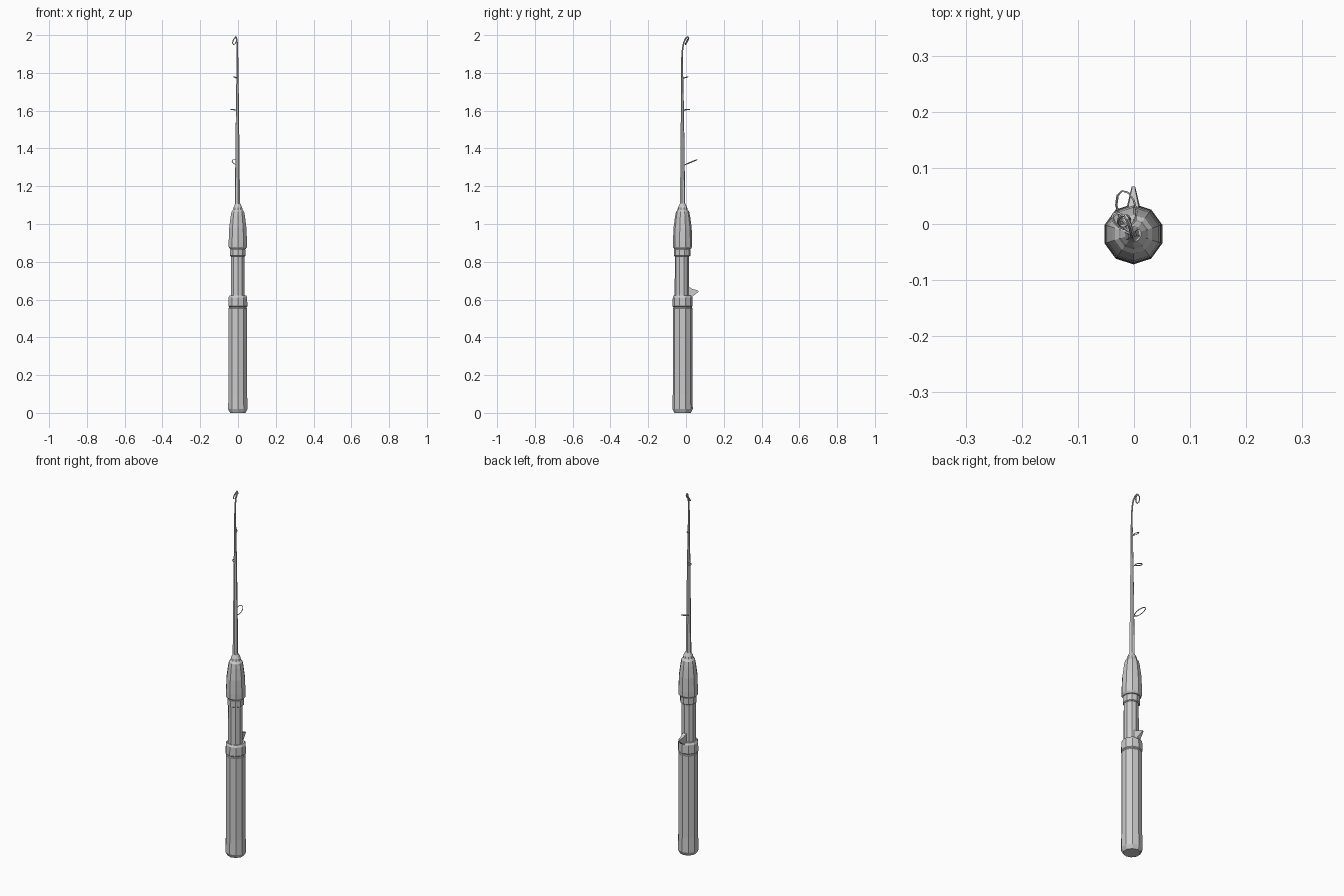
import bpy, bmesh, math
from mathutils import Vector

if "Cube" in bpy.data.objects:
    bpy.data.objects.remove(bpy.data.objects["Cube"])

AX, AY = -0.001, -0.018   # axis of the handle


def make_object(name, bm):
    bmesh.ops.recalc_face_normals(bm, faces=bm.faces)
    mesh = bpy.data.meshes.new(name)
    bm.to_mesh(mesh)
    bm.free()
    ob = bpy.data.objects.new(name, mesh)
    bpy.context.collection.objects.link(ob)
    return ob


def skin(bm, rings, closed=False):
    """Join successive vertex rings with quads; cap the ends if open."""
    n = len(rings[0])
    pairs = list(zip(rings, rings[1:]))
    if closed:
        pairs.append((rings[-1], rings[0]))
    for a, b in pairs:
        for i in range(n):
            j = (i + 1) % n
            bm.faces.new((a[i], a[j], b[j], b[i]))
    if not closed:
        bm.faces.new(rings[0])
        bm.faces.new(rings[-1])


def lathe(name, profile, sides=10, cx=AX, cy=AY):
    """Low-poly turned part from (radius, height) pairs."""
    bm = bmesh.new()
    rings = [[bm.verts.new((cx + r * math.cos(2 * math.pi * (i + .5) / sides),
                            cy + r * math.sin(2 * math.pi * (i + .5) / sides), z))
              for i in range(sides)] for r, z in profile]
    skin(bm, rings)
    return make_object(name, bm)


def tube(name, points, radii, sides=6, closed=False):
    """Faceted tube along a path."""
    bm = bmesh.new()
    pts = [Vector(p) for p in points]
    n = len(pts)
    side = None
    rings = []
    for k, p in enumerate(pts):
        before = pts[k - 1] if (closed or k) else p
        after = pts[(k + 1) % n] if (closed or k < n - 1) else p
        t = (after - before).normalized()
        if side is None:
            side = t.orthogonal()
        side = (side - t * side.dot(t)).normalized()
        up = t.cross(side)
        rings.append([bm.verts.new(p + radii[k] * (
            side * math.cos(2 * math.pi * i / sides) + up * math.sin(2 * math.pi * i / sides)))
            for i in range(sides)])
    skin(bm, rings, closed)
    return make_object(name, bm)


def prism(name, outline, half_widths, cx=AX):
    """Fin from a (y, z) outline, with its own half thickness per point."""
    bm = bmesh.new()
    rings = [[bm.verts.new((cx + s * w, y, z)) for (y, z), w in zip(outline, half_widths)]
             for s in (-1, 1)]
    skin(bm, rings)
    return make_object(name, bm)


# Rear grip with chamfered butt and a shallow groove
lathe("rear_grip", [(0.043, 0.0), (0.054, 0.02), (0.052, 0.1), (0.052, 0.553), (0.049, 0.557),
                    (0.049, 0.561), (0.053, 0.565), (0.052, 0.612), (0.046, 0.622)])

# Reel seat, its locking collar and front grip
lathe("reel_seat", [(0.038, 0.60), (0.037, 0.85)], cy=-0.022)
lathe("lock_collar", [(0.038, 0.828), (0.043, 0.832), (0.043, 0.865), (0.038, 0.869), (0.038, 0.885)], cy=-0.02)
lathe("front_grip", [(0.044, 0.868), (0.051, 0.878), (0.051, 0.905), (0.048, 0.98), (0.040, 1.04),
                     (0.035, 1.065), (0.027, 1.075), (0.024, 1.088), (0.014, 1.108)])

# Finger trigger behind the reel seat
prism("trigger", [(0.0, 0.61), (0.034, 0.615), (0.067, 0.642), (0.062, 0.648), (0.033, 0.657), (0.0, 0.675)],
      [0.013, 0.011, 0.003, 0.003, 0.009, 0.011])

# Tapered blank bending over at the tip
blank = [(-0.003, -0.018, 1.08), (-0.003, -0.019, 1.6), (-0.003, -0.021, 1.88), (-0.004, -0.018, 1.93),
         (-0.005, -0.011, 1.963), (-0.008, -0.001, 1.984), (-0.012, 0.009, 1.991), (-0.016, 0.015, 1.987)]
tube("rod_blank", blank, [0.0145, 0.0085, 0.0045, 0.004, 0.004, 0.004, 0.004, 0.003])


def guide(name, foot, far, half_width, thick):
    """Line guide: a thin ring reaching from the foot to its far point, with a short foot."""
    a, b = Vector(foot), Vector(far)
    mid, half = (a + b) / 2, (b - a) / 2
    across = half.cross(Vector((0, 0, 1))).normalized() * half_width
    n = 10
    pts = [mid + half * math.cos(2 * math.pi * i / n) + across * math.sin(2 * math.pi * i / n)
           for i in range(n)]
    tube(name + "_ring", pts, [thick] * n, 4, True)
    root = Vector((-0.003, -0.018, a.z - 0.006))
    tube(name + "_foot", [root, a + half * 0.15], [0.004, thick], 4)


# Line guides, largest nearest the grip
guide("large_guide", (-0.006, -0.002, 1.315), (-0.021, 0.059, 1.341), 0.017, 0.0022)
guide("middle_guide", (-0.012, -0.006, 1.604), (-0.037, 0.018, 1.607), 0.010, 0.0025)
guide("small_guide", (-0.006, -0.012, 1.772), (-0.022, 0.011, 1.780), 0.007, 0.0022)

# Tip ring hanging under the bend
c, n = Vector((-0.018, 0.006, 1.968)), 8
ring = [c + Vector((0.006, 0.009, 0.018)) * math.cos(2 * math.pi * i / n)
        + Vector((-0.009, 0.004, 0.002)) * math.sin(2 * math.pi * i / n) for i in range(n)]
tube("tip_ring", ring, [0.0028] * n, 4, True)
